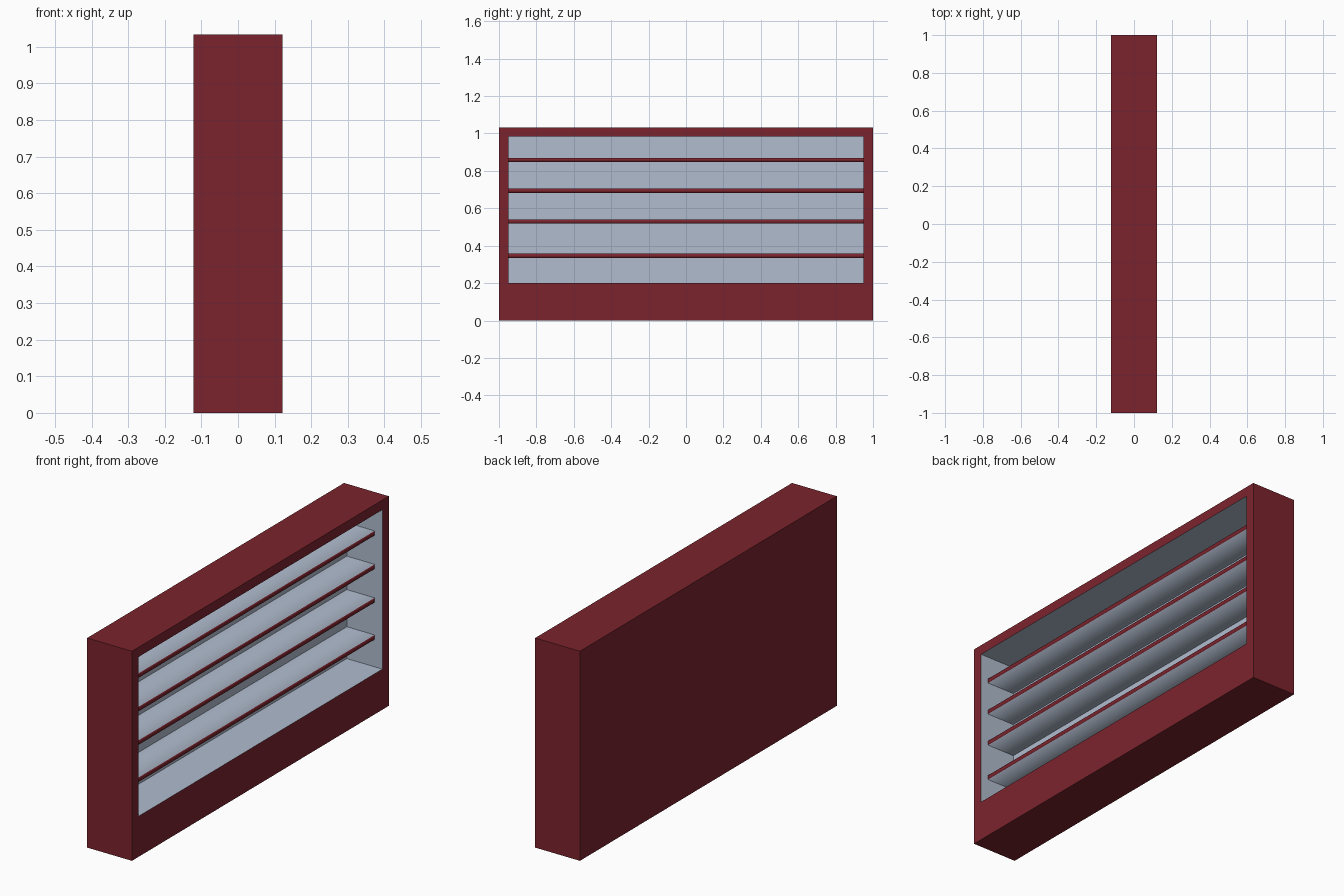
import bpy, bmesh

if "Cube" in bpy.data.objects:
    bpy.data.objects.remove(bpy.data.objects["Cube"])

HALF_DEPTH, HALF_WIDTH, HEIGHT = 0.122, 1.0, 1.033
OPEN_Y, OPEN_Z0, OPEN_Z1 = 0.95, 0.20, 0.985   # opening on the +x side
BACK_X, SHELF_X = -0.072, 0.08                 # recess back, shelf front edge


def material(name, rgb):
    m = bpy.data.materials.new(name)
    m.diffuse_color = (*rgb, 1)
    m.use_nodes = True
    m.node_tree.nodes["Principled BSDF"].inputs["Base Color"].default_value = m.diffuse_color
    return m


RED = material("dark red", (0.200, 0.0175, 0.026))
GREY = material("blue grey", (0.440, 0.505, 0.620))


def finish(name, bm):
    mesh = bpy.data.meshes.new(name)
    bm.to_mesh(mesh)
    bm.free()
    mesh.materials.append(RED)
    mesh.materials.append(GREY)
    obj = bpy.data.objects.new(name, mesh)
    bpy.context.collection.objects.link(obj)
    return obj


def rect(bm, x, y, z0, z1):
    """Four corners of a rectangle facing +x."""
    return [bm.verts.new(p) for p in
            ((x, -y, z0), (x, y, z0), (x, y, z1), (x, -y, z1))]


def bridge(bm, a, b, mat):
    for i in range(4):
        j = (i + 1) % 4
        bm.faces.new((a[i], a[j], b[j], b[i])).material_index = mat


# Cabinet: outer shell, front rim and grey recess
bm = bmesh.new()
rear = rect(bm, -HALF_DEPTH, HALF_WIDTH, 0, HEIGHT)
front = rect(bm, HALF_DEPTH, HALF_WIDTH, 0, HEIGHT)
rim = rect(bm, HALF_DEPTH, OPEN_Y, OPEN_Z0, OPEN_Z1)
back = rect(bm, BACK_X, OPEN_Y, OPEN_Z0, OPEN_Z1)
bm.faces.new(rear[::-1])
bridge(bm, rear, front, 0)
bridge(bm, front, rim, 0)
bridge(bm, rim, back, 1)
bm.faces.new(back).material_index = 1
bmesh.ops.recalc_face_normals(bm, faces=bm.faces)
finish("cabinet", bm)

# Shelves: grey boards with a red front edge, softly shaded, open at the back
for n, z in enumerate((0.346, 0.529, 0.694, 0.859), 1):
    bm = bmesh.new()
    profile = ((BACK_X, z - 0.011), (SHELF_X, z - 0.011),
               (SHELF_X, z + 0.011), (BACK_X, z + 0.011))
    ends = [[bm.verts.new((x, y, h)) for x, h in profile]
            for y in (-OPEN_Y, OPEN_Y)]
    for i in range(3):
        f = bm.faces.new((ends[0][i], ends[1][i], ends[1][i + 1], ends[0][i + 1]))
        f.material_index = 0 if i == 1 else 1
        f.smooth = True
    bm.normal_update()
    finish(f"shelf_{n}", bm)
